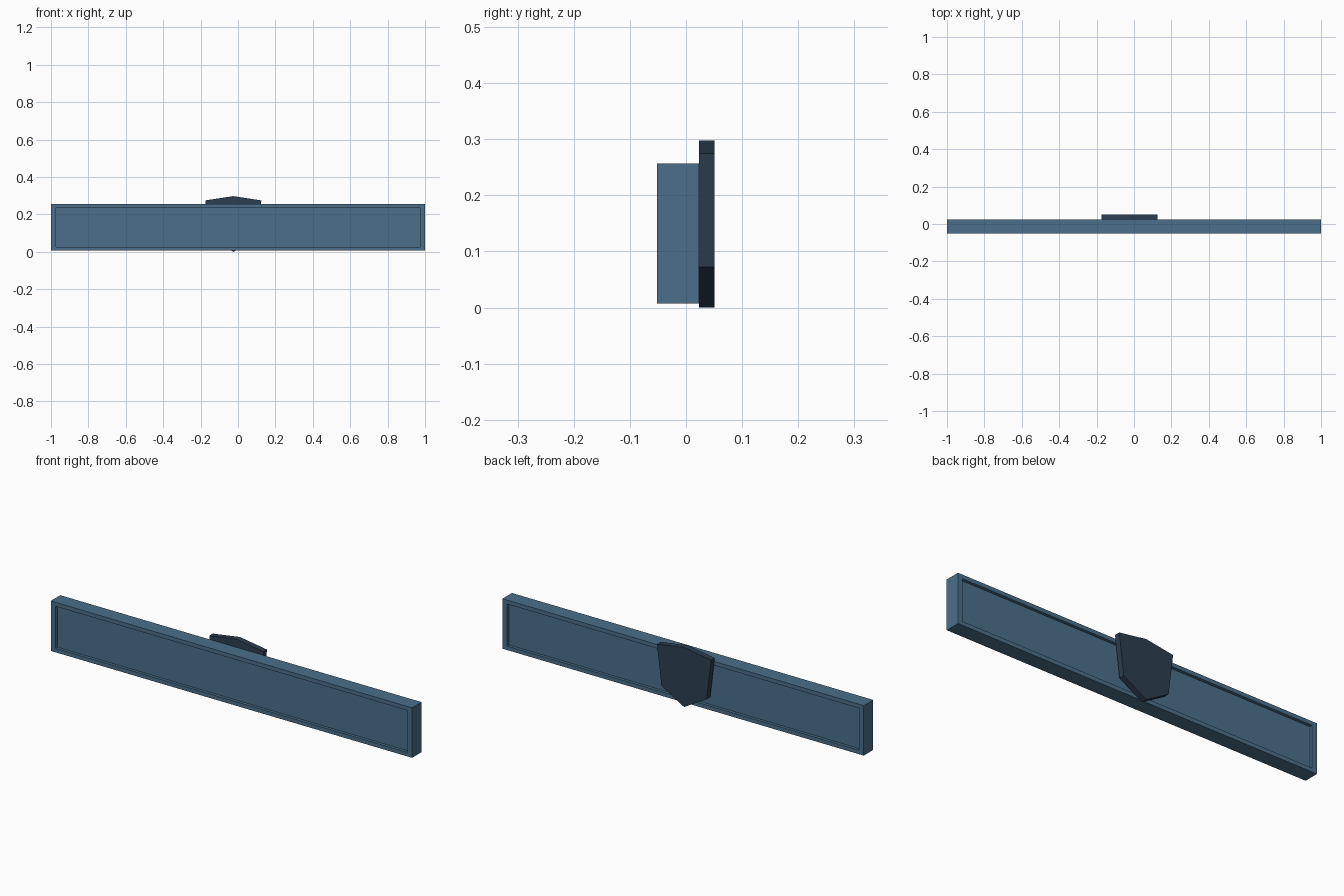
import bpy, bmesh
from math import copysign

if "Cube" in bpy.data.objects:
    bpy.data.objects.remove(bpy.data.objects["Cube"])

def material(name, rgb):
    m = bpy.data.materials.new(name)
    m.diffuse_color = (*rgb, 1)
    m.use_nodes = True
    m.node_tree.nodes["Principled BSDF"].inputs["Base Color"].default_value = m.diffuse_color
    return m

def add_object(name, bm, mat):
    bmesh.ops.recalc_face_normals(bm, faces=bm.faces)
    mesh = bpy.data.meshes.new(name)
    bm.to_mesh(mesh)
    bm.free()
    mesh.materials.append(mat)
    obj = bpy.data.objects.new(name, mesh)
    bpy.context.collection.objects.link(obj)
    return obj

slate = material("slate_blue", (0.069, 0.159, 0.254))
navy = material("dark_navy", (0.0252, 0.0482, 0.0802))

# Long board with a shallow recessed panel on the front and back
HX, HY, HZ = 1.0, 0.0375, 0.125
BORDER_X, BORDER_Z, RECESS = 0.026, 0.02, 0.015
bm = bmesh.new()
bmesh.ops.create_cube(bm, size=2)
for v in bm.verts:
    v.co = (v.co.x * HX, v.co.y * HY, v.co.z * HZ)
bm.normal_update()
for face in [f for f in bm.faces if abs(f.normal.y) > 0.9]:
    side = copysign(1, face.normal.y)
    bmesh.ops.inset_individual(bm, faces=[face], thickness=0.02)
    for v in face.verts:
        v.co.x = copysign(HX - BORDER_X, v.co.x)
        v.co.z = copysign(HZ - BORDER_Z, v.co.z)
    wall = bmesh.ops.extrude_discrete_faces(bm, faces=[face])
    for v in wall["faces"][0].verts:
        v.co.y -= side * RECESS
board = add_object("board", bm, slate)
board.location = (0, -0.0145, 0.132)

# Shield plate on the back, slightly off centre
half = [(0.15, 0.275), (0.125, 0.072)]
profile = [(0, 0.298)] + half + [(0, 0)] + [(-x, z) for x, z in reversed(half)]
bm = bmesh.new()
face = bm.faces.new([bm.verts.new((x - 0.025, 0.023, z)) for x, z in profile])
ext = bmesh.ops.extrude_face_region(bm, geom=[face], use_keep_orig=True)
verts = [g for g in ext["geom"] if isinstance(g, bmesh.types.BMVert)]
bmesh.ops.translate(bm, verts=verts, vec=(0, 0.028, 0))
add_object("shield_plate", bm, navy)
